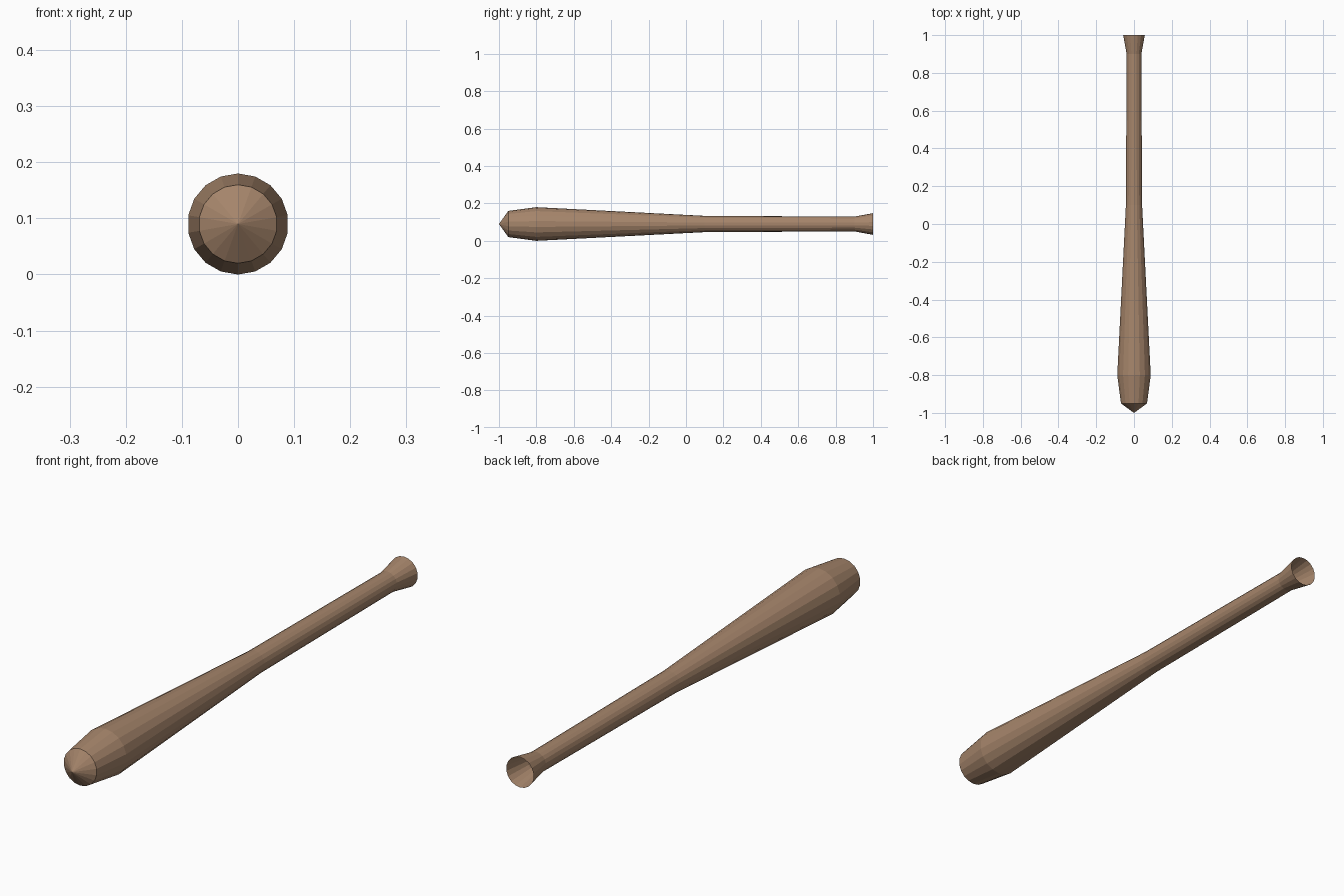
import bpy
import bmesh
from math import sin, cos, tau

cube = bpy.data.objects.get("Cube")
if cube:
    bpy.data.objects.remove(cube, do_unlink=True)

SIDES = 18
AXIS_HEIGHT = 0.09

# Warm brown wood
wood = bpy.data.materials.new("brown_wood")
wood.use_nodes = True
colour = (0.38, 0.235, 0.147, 1)
wood.diffuse_color = colour
wood.node_tree.nodes["Principled BSDF"].inputs["Base Color"].default_value = colour

# Profile along the length (y, radius): barrel, taper, grip, flared open end
profile = [(-0.95, 0.07), (-0.8, 0.09), (0.1, 0.0435), (0.9, 0.0395), (1.0, 0.058)]

bm = bmesh.new()


def ring(y, radius):
    """One ring of the club, with a corner at the very top."""
    angles = [tau * i / SIDES for i in range(SIDES)]
    return [bm.verts.new((radius * sin(a), y, AXIS_HEIGHT + radius * cos(a))) for a in angles]


rings = [ring(y, r) for y, r in profile]
tip = bm.verts.new((0, -1, AXIS_HEIGHT))

for i in range(SIDES):
    j = (i + 1) % SIDES
    # Pointed cap
    bm.faces.new((tip, rings[0][i], rings[0][j]))
    # Side walls
    for a, b in zip(rings, rings[1:]):
        bm.faces.new((a[i], b[i], b[j], a[j]))

bmesh.ops.recalc_face_normals(bm, faces=bm.faces)
mesh = bpy.data.meshes.new("wooden_bat")
bm.to_mesh(mesh)
bm.free()
mesh.materials.append(wood)
bat = bpy.data.objects.new("wooden_bat", mesh)
bpy.context.collection.objects.link(bat)
